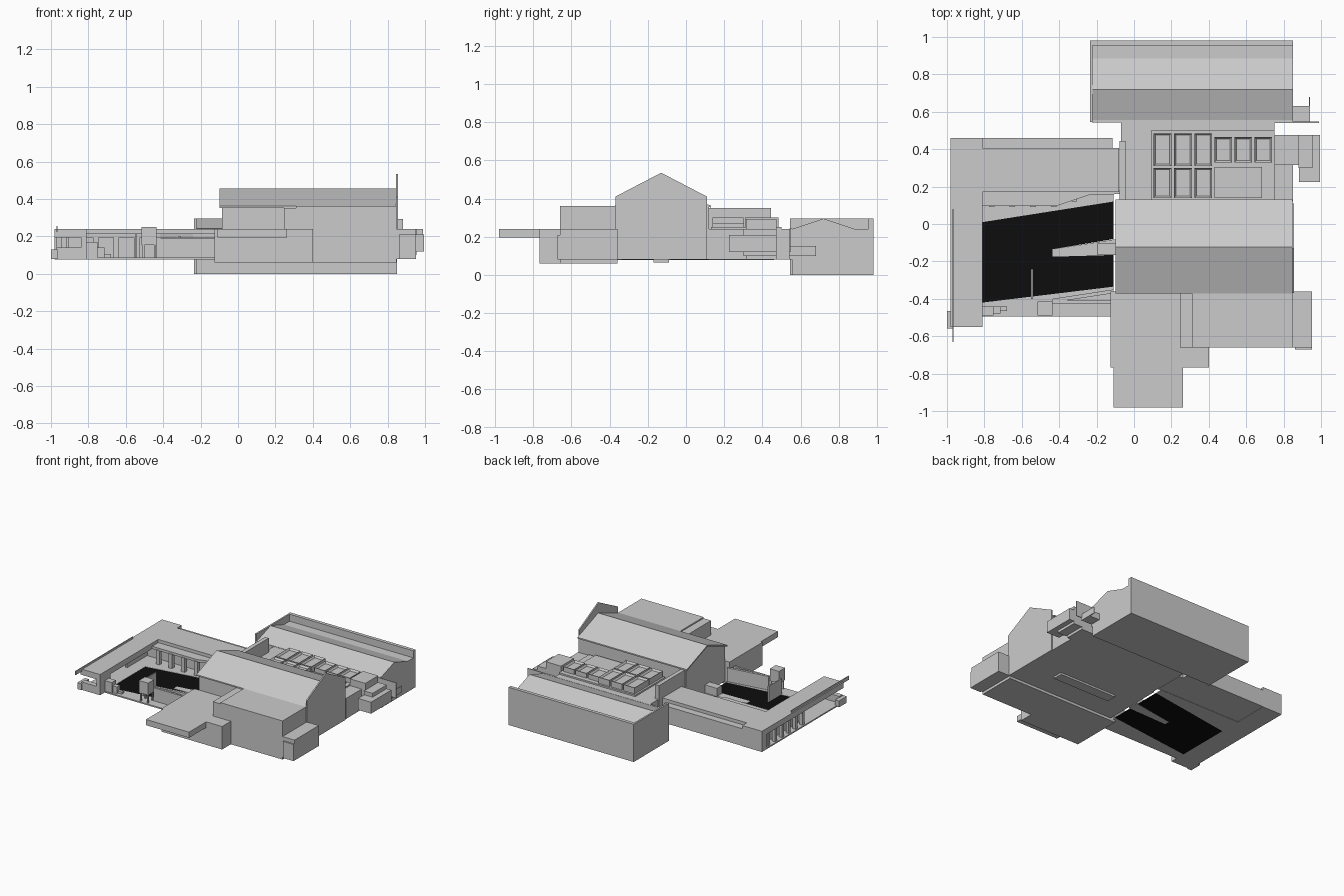
import bpy, bmesh

black = bpy.data.materials.new("dark_water")
black.diffuse_color = (0.004, 0.004, 0.004, 1)


def finish(name, bm, mat=None):
    bmesh.ops.recalc_face_normals(bm, faces=bm.faces)
    me = bpy.data.meshes.new(name)
    bm.to_mesh(me)
    bm.free()
    ob = bpy.data.objects.new(name, me)
    bpy.context.collection.objects.link(ob)
    if mat:
        me.materials.append(mat)
    return ob


def prism(name, pts, vec, mat=None):
    """Extrude a closed polygon of 3D points along vec."""
    bm = bmesh.new()
    f = bm.faces.new([bm.verts.new(p) for p in pts])
    r = bmesh.ops.extrude_face_region(bm, geom=[f])
    bmesh.ops.translate(bm, vec=vec, verts=[g for g in r["geom"] if isinstance(g, bmesh.types.BMVert)])
    return finish(name, bm, mat)


def plan(name, pts, z0, z1, mat=None):
    return prism(name, [(x, y, z0) for x, y in pts], (0, 0, z1 - z0), mat)


def box(name, x0, x1, y0, y1, z0, z1):
    return plan(name, [(x0, y0), (x1, y0), (x1, y1), (x0, y1)], z0, z1)


def along_x(name, yz, x0, x1):
    return prism(name, [(x0, y, z) for y, z in yz], (x1 - x0, 0, 0))


def skylight(name, x0, x1, y0, y1, z0, z1):
    """Roof light: a box with a framed, sunken top."""
    ob = box(name, x0, x1, y0, y1, z0, z1)
    bm = bmesh.new()
    bm.from_mesh(ob.data)
    top = [f for f in bm.faces if f.normal.z > 0.9]
    bmesh.ops.inset_region(bm, faces=top, thickness=0.014)
    bmesh.ops.translate(bm, vec=(0, 0, -0.015), verts=top[0].verts)
    bm.to_mesh(ob.data)
    bm.free()


# Main hall with pitched roof and taller east gable wall
along_x("main_hall_walls", [(-.36, .08), (-.36, .36), (-.125, .45), (.12, .36), (.12, .08)], -.085, .848)
along_x("main_hall_roof", [(-.372, .352), (-.372, .362), (-.122, .456), (.132, .362), (.132, .352), (-.122, .446)], -.10, .848)
along_x("east_gable_wall", [(-.37, .08), (-.37, .41), (-.13, .535), (.11, .41), (.11, .08)], .846, .856)
box("hall_sump", .1, .6, -.17, -.09, .065, .085)

# Front blocks and entrance canopy
box("front_block", .31, .848, -.66, -.36, .06, .362)
box("front_block_step", .245, .31, -.66, -.36, .06, .352)
box("entrance_block", -.125, .40, -.768, -.36, .06, .24)
box("entrance_canopy", -.11, .262, -.98, -.768, .195, .24)
box("southeast_annex", .84, .952, -.66, -.36, .08, .24)
box("southeast_annex_step", .86, .952, -.672, -.65, .08, .21)

# Back wing: pitched roof, low gutter and flat parapets
along_x("back_wing", [(.555, 0), (.555, .24), (.72, .295), (.885, .24), (.955, .24), (.955, .295),
                      (.982, .295), (.982, 0)], -.225, .85)
box("back_wing_west_parapet", -.235, -.222, .545, .982, .0, .295)
box("back_wing_front_lip", -.225, .85, .543, .557, .08, .242)

# Connecting flat-roofed section
box("connector", -.07, .75, .12, .56, .08, .24)
box("connector_east", .74, .85, .12, .33, .08, .24)
box("connector_west_wall", -.077, -.045, .12, .445, .08, .35)
box("skylight_deck", .09, .75, .13, .50, .24, .252)
for i in range(3):
    x = .105 + i * .109
    skylight(f"skylight_north_{i}", x, x + .095, .31, .485, .25, .30)
    skylight(f"skylight_south_{i}", x, x + .095, .14, .30, .25, .30)
    x = .43 + i * .107
    skylight(f"skylight_east_{i}", x, x + .093, .33, .465, .25, .29)
box("roof_plant_box", .43, .685, .14, .305, .25, .27)

# East side rooms
box("east_tower", .75, .882, .315, .475, .08, .293)
box("east_bay", .882, .995, .225, .475, .12, .21)
box("east_bay_core", .88, .955, .30, .475, .10, .24)
box("east_porch", .85, .94, .543, .63, .10, .15)
box("east_screen", .74, .99, .54, .547, .12, .24)
box("east_post_wall", .936, .942, .54, .68, .10, .15)

# Courtyard floors
pool = [(-.81, .01), (-.11, .12), (-.11, -.08), (-.435, -.135), (-.435, -.175), (-.11, -.165), (-.11, -.335), (-.81, -.42)]
plan("courtyard_pool", pool, .078, .086, black)
plan("pool_north_walk", [(-.81, .01), (-.11, .12), (-.11, .18), (-.81, .18)], .078, .088)
plan("pool_south_walk", [(-.81, -.42), (-.11, -.335), (-.11, -.495), (-.81, -.495)], .078, .088)
plan("pool_pier", [(-.435, -.135), (-.09, -.08), (-.09, -.165), (-.435, -.175)], .078, .088)
box("pier_block", -.195, -.09, -.165, -.105, .085, .15)
box("west_floor", -.98, -.81, -.55, .46, .078, .088)

# North range of the courtyard with lower back strip
box("north_range", -.82, -.08, .17, .405, .08, .24)
box("north_range_strip", -.98, -.115, .40, .46, .08, .215)
box("north_corner_wall", -.92, -.81, .17, .405, .08, .24)
plan("north_walk_canopy", [(-.81, .095), (-.42, .095), (-.24, .155), (-.075, .16), (-.075, .18), (-.81, .18)], .195, .215)
for i in range(5):
    x = -.775 + i * .11
    y = .09 if i < 4 else .12
    box(f"walk_pillar_{i}", x, x + .03, y, y + .03, .08, .2)

# West open gallery: roof on columns
box("west_gallery_roof", -.98, -.81, -.55, .46, .195, .24)
box("west_gallery_fin", -.97, -.964, -.63, .08, .225, .255)
box("west_gallery_wall", -.92, -.905, -.08, .18, .08, .2)
for i in range(6):
    y = -.08 + i * .085
    box(f"west_column_{i}", -.97, -.945, y, y + .025, .08, .2)
box("west_end_wall", -.97, -.81, -.55, -.51, .08, .14)
box("west_end_post", -.84, -.81, -.55, -.42, .08, .2)
box("west_outer_step", -1.0, -.965, -.56, -.465, .08, .13)

# South edge: stepped low walls, screen wall, kiosk
for i, (x, z) in enumerate([(-.75, .17), (-.715, .14), (-.68, .105)]):
    box(f"south_low_wall_{i}", -.81, x, -.49 + i * .012, -.44, .08, z)
plan("south_screen_wall", [(-.435, -.40), (-.11, -.35), (-.11, -.37), (-.435, -.42)], .08, .195)
box("south_wall_base", -.435, -.12, -.425, -.41, .08, .19)
box("pool_divider", -.55, -.54, -.40, -.24, .08, .21)
box("kiosk_cabin", -.515, -.435, -.49, -.415, .155, .25)
for x in (-.51, -.45):
    for y in (-.485, -.43):
        box("kiosk_leg", x, x + .01, y, y + .01, .08, .16)
